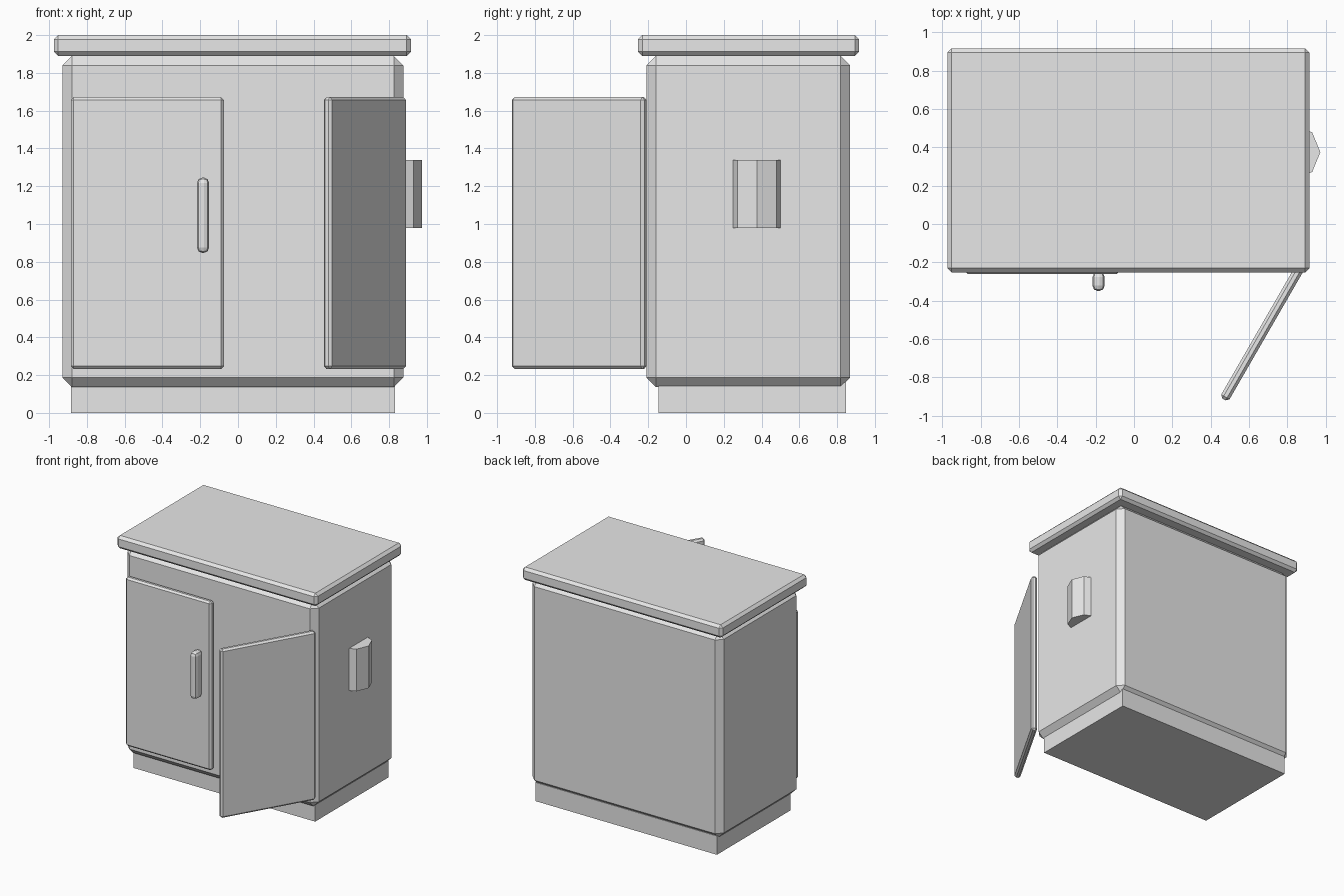
import bpy, bmesh, math
from mathutils import Matrix, Vector

if "Cube" in bpy.data.objects:
    bpy.data.objects.remove(bpy.data.objects["Cube"])

grey = bpy.data.materials.new("light_grey")
grey.diffuse_color = (0.8, 0.8, 0.8, 1)
grey.use_nodes = True
grey.node_tree.nodes["Principled BSDF"].inputs["Base Color"].default_value = grey.diffuse_color


def finish(name, bm):
    bmesh.ops.recalc_face_normals(bm, faces=bm.faces)
    mesh = bpy.data.meshes.new(name)
    bm.to_mesh(mesh)
    bm.free()
    mesh.materials.append(grey)
    ob = bpy.data.objects.new(name, mesh)
    bpy.context.collection.objects.link(ob)
    return ob


def box(name, lo, hi, bevel=0.0, segments=1):
    """Box between two corners with evenly bevelled edges."""
    lo, hi = Vector(lo), Vector(hi)
    bm = bmesh.new()
    bmesh.ops.create_cube(bm, size=1)
    bmesh.ops.scale(bm, vec=hi - lo, verts=bm.verts)
    if bevel:
        bmesh.ops.bevel(bm, geom=bm.edges[:], offset=bevel, segments=segments,
                        profile=0.5, affect='EDGES')
    ob = finish(name, bm)
    ob.location = (lo + hi) / 2
    return ob


# Cabinet carcass, plinth and worktop
box("plinth", (-0.885, -0.145, 0), (0.83, 0.847, 0.16))
box("cabinet_body", (-0.93, -0.21, 0.137), (0.875, 0.868, 1.89), 0.05)
box("worktop", (-0.975, -0.253, 1.89), (0.915, 0.917, 2.0), 0.022)

# Closed left door and its handle
box("left_door", (-0.885, -0.26, 0.232), (-0.075, -0.21, 1.672), 0.015)
box("door_handle", (-0.217, -0.35, 0.847), (-0.153, -0.25, 1.246), 0.028, 2)

# Right door, swung open by 60 degrees
door = box("right_door", (-0.405, -0.025, 0.232), (0.405, 0.025, 1.672), 0.015)
door.location.x, door.location.y = 0.672, -0.565
door.rotation_euler.z = math.radians(60)

# Eight-sided grip on the right side, half sunk into the body
bm = bmesh.new()
bmesh.ops.create_cone(bm, cap_ends=True, segments=8, radius1=0.146, radius2=0.146,
                      depth=0.36, matrix=Matrix.Translation((0.827, 0.375, 1.16)))
finish("side_grip", bm)
